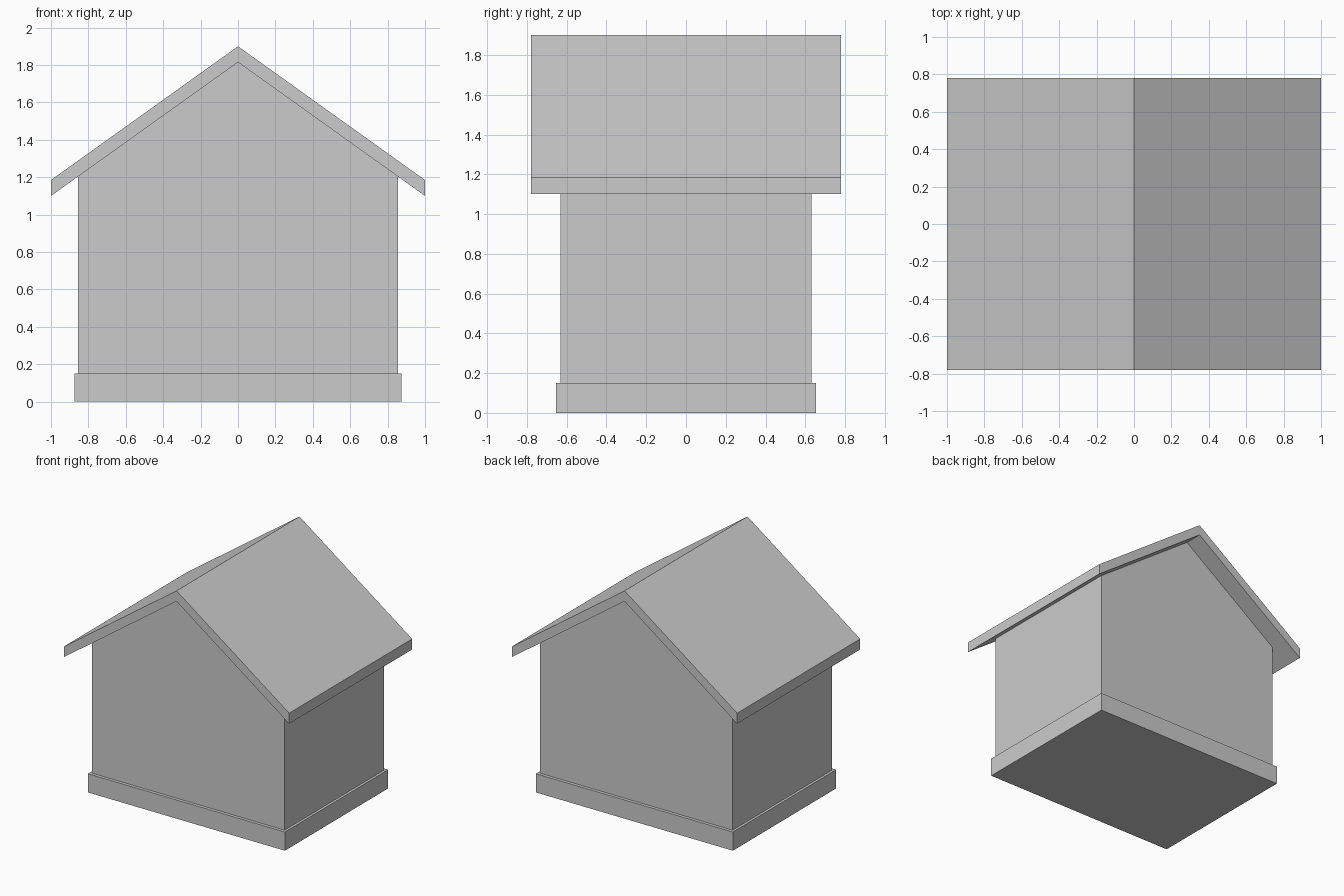
import bpy

if "Cube" in bpy.data.objects:
    bpy.data.objects.remove(bpy.data.objects["Cube"], do_unlink=True)

grey = bpy.data.materials.new("plain grey")
grey.use_nodes = True
colour = (0.6, 0.6, 0.6, 1)
grey.diffuse_color = colour
grey.node_tree.nodes["Principled BSDF"].inputs["Base Color"].default_value = colour


def extrude_profile(name, profile, half_depth):
    """Extrude an x-z outline evenly along y into a closed solid."""
    n = len(profile)
    verts = [(x, y, z) for y in (-half_depth, half_depth) for x, z in profile]
    faces = [tuple(range(n)), tuple(reversed(range(n, 2 * n)))]
    for i in range(n):
        j = (i + 1) % n
        faces.append((j, i, i + n, j + n))
    mesh = bpy.data.meshes.new(name)
    mesh.from_pydata(verts, [], faces)
    mesh.materials.append(grey)
    obj = bpy.data.objects.new(name, mesh)
    bpy.context.collection.objects.link(obj)
    return obj


BASE_TOP = 0.15
WALL_X = 0.855
EAVE, RIDGE, THICK = 1.10, 1.815, 0.085
wall_top = RIDGE - (RIDGE - EAVE) * WALL_X

# Foundation slab
extrude_profile("foundation", [(-0.875, 0), (0.875, 0),
                               (0.875, BASE_TOP), (-0.875, BASE_TOP)], 0.655)

# Walls with gable ends
extrude_profile("walls", [(-WALL_X, BASE_TOP), (WALL_X, BASE_TOP), (WALL_X, wall_top),
                          (0, RIDGE), (-WALL_X, wall_top)], 0.63)

# Overhanging pitched roof
extrude_profile("roof", [(-1, EAVE), (0, RIDGE), (1, EAVE),
                         (1, EAVE + THICK), (0, RIDGE + THICK), (-1, EAVE + THICK)], 0.78)
